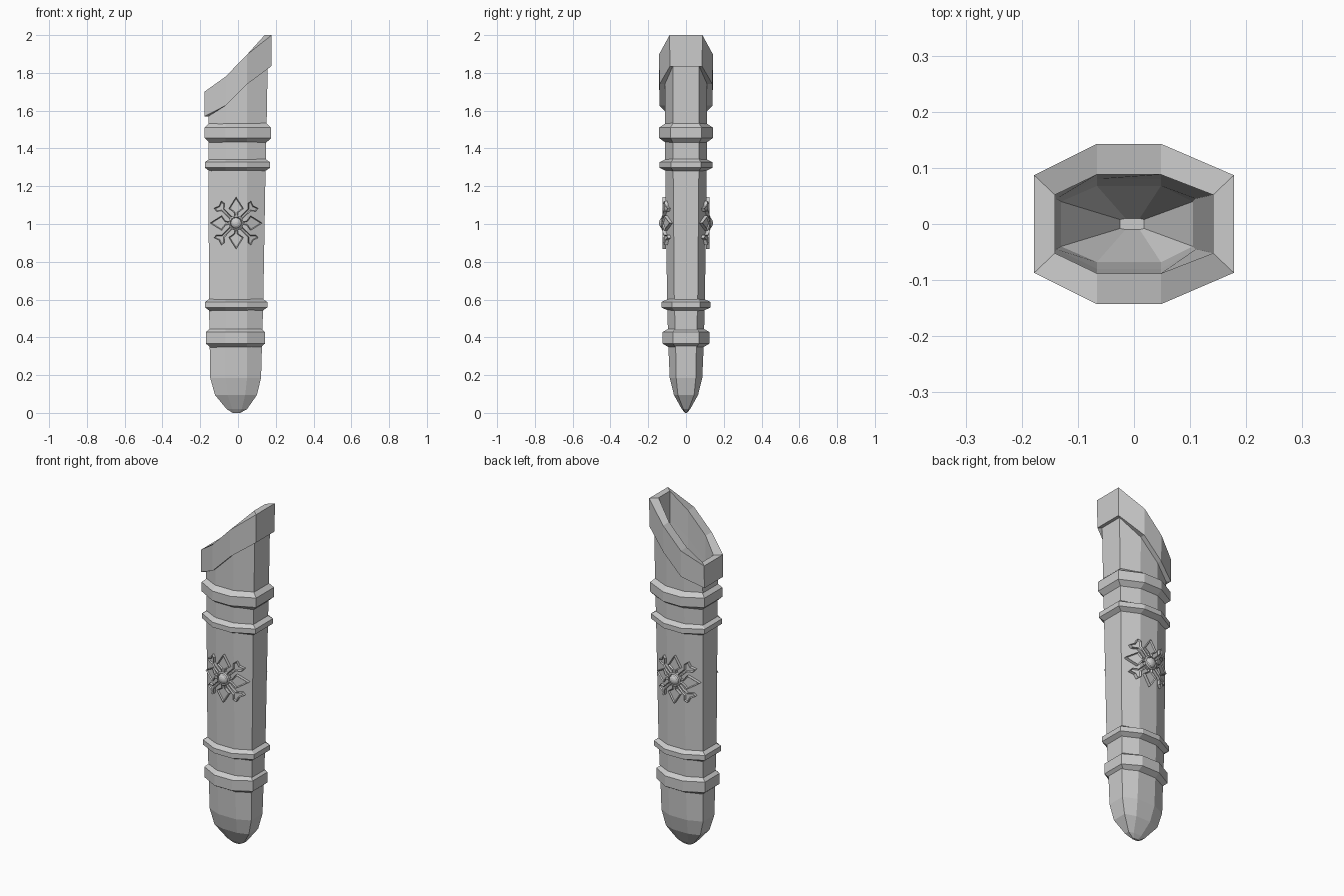
import bpy, bmesh, math
from mathutils import Matrix

cube = bpy.data.objects.get("Cube")
if cube:
    bpy.data.objects.remove(cube)

grey = bpy.data.materials.new("grey")
grey.use_nodes = True
GREY = (0.6, 0.6, 0.6, 1)
grey.diffuse_color = GREY
grey.node_tree.nodes["Principled BSDF"].inputs["Base Color"].default_value = GREY

LEFT_CREASE, RIGHT_CREASE = -0.066, 0.048


def finish(bm, name):
    mesh = bpy.data.meshes.new(name)
    bm.to_mesh(mesh)
    bm.free()
    mesh.materials.append(grey)
    obj = bpy.data.objects.new(name, mesh)
    bpy.context.collection.objects.link(obj)
    return obj


def loop(xl, xr, y_side, y_mid, z, bl=LEFT_CREASE, br=RIGHT_CREASE):
    """Eight-sided section; z is one height or four heights from left to right."""
    zs = z if isinstance(z, tuple) else (z,) * 4
    front = list(zip((xl, bl, br, xr), (-y_side, -y_mid, -y_mid, -y_side), zs))
    return front + [(x, -y, h) for x, y, h in reversed(front)]


def loft(name, loops, cap_start=False, cap_end=False):
    bm = bmesh.new()
    rings = [[bm.verts.new(p) for p in ring] for ring in loops]
    for a, b in zip(rings, rings[1:]):
        for i in range(8):
            j = (i + 1) % 8
            bm.faces.new((a[i], a[j], b[j], b[i]))
    if cap_start:
        bm.faces.new(rings[0][::-1])
    if cap_end:
        bm.faces.new(rings[-1])
    return finish(bm, name)


# Slanted heights of the mouth collar, left to right
COLLAR_LOW = (1.57, 1.627, 1.74, 1.835)
COLLAR_TOP = (1.70, 1.78, 1.897, 2.0)
outer_top = loop(-0.157, 0.157, 0.070, 0.112, COLLAR_LOW)
inner_top = loop(-0.141, 0.141, 0.052, 0.088, COLLAR_LOW)

# Tapered sheath body with rounded tip
loft("sheath_body", [
    loop(-0.028, 0.012, 0.004, 0.006, 0, -0.018, 0.004),
    loop(-0.06, 0.048, 0.014, 0.022, 0.02, -0.03, 0.02),
    loop(-0.122, 0.10, 0.043, 0.064, 0.095, -0.055, 0.038),
    loop(-0.147, 0.122, 0.052, 0.086, 0.185),
    loop(-0.150, 0.127, 0.055, 0.094, 0.36),
    loop(-0.154, 0.134, 0.062, 0.100, 0.6),
    loop(-0.156, 0.146, 0.068, 0.110, 1.3),
    loop(-0.157, 0.151, 0.069, 0.111, 1.5),
    outer_top], cap_start=True)

# Slanted mouth collar
loft("mouth_collar", [
    outer_top,
    loop(-0.178, 0.176, 0.085, 0.140, COLLAR_LOW),
    loop(-0.178, 0.178, 0.087, 0.143, COLLAR_TOP),
    loop(-0.141, 0.141, 0.052, 0.088, COLLAR_TOP),
    inner_top])

# Hollow inside
loft("inner_lining", [
    inner_top,
    loop(-0.138, 0.110, 0.045, 0.080, 0.4),
    loop(-0.130, 0.105, 0.040, 0.068, 0.2),
    loop(-0.025, 0.018, 0.008, 0.010, 0.04, -0.015, 0.01)], cap_end=True)


# Bevelled bands: left, right, side depth, middle depth, bottom, top, bevel
def band(name, xl, xr, y_side, y_mid, low, high, bevel):
    inset = 0.026
    inner = (xl + inset, xr - inset, y_side - inset / 2, y_mid - 0.037)
    outer = (xl, xr, y_side, y_mid)
    loft(name, [loop(*inner, low), loop(*outer, low + bevel),
                loop(*outer, high - bevel), loop(*inner, high)])


band("upper_wide_band", -0.177, 0.175, 0.082, 0.143, 1.43, 1.535, 0.025)
band("upper_narrow_band", -0.176, 0.170, 0.080, 0.141, 1.28, 1.345, 0.018)
band("lower_narrow_band", -0.175, 0.155, 0.074, 0.129, 0.54, 0.605, 0.018)
band("lower_wide_band", -0.170, 0.143, 0.068, 0.124, 0.345, 0.45, 0.022)


# Ornament: half outlines of an arm as (radius, half width)
SPADE = [(0.036, 0.008), (0.055, 0.010), (0.066, 0.024), (0.076, 0.039),
         (0.105, 0.021)]
FLARED = [(0.036, 0.008), (0.098, 0.009), (0.118, 0.030), (0.138, 0.027)]
CENTER_X, CENTER_Z = -0.010, 1.005


def surface_depth(x):
    """Half depth of the sheath at mid height."""
    if x < LEFT_CREASE:
        return 0.107 - (LEFT_CREASE - x) * 0.46
    if x > RIGHT_CREASE:
        return 0.107 - (x - RIGHT_CREASE) * 0.46
    return 0.107


def add_arm(bm, half, tip, angle):
    outline = half + [(tip, 0)] + [(r, -w) for r, w in reversed(half)]
    turn = Matrix.Rotation(angle, 4, 'Y')
    verts = [bm.verts.new(turn @ Matrix.Translation((r, 0, w)).to_translation())
             for r, w in outline]
    face = bm.faces.new(verts)
    face.normal_update()
    if face.normal.y > 0:
        face.normal_flip()
    # raise the arm, then sink its inside to leave a rim
    up = bmesh.ops.extrude_face_region(bm, geom=[face])["geom"]
    top = next(g for g in up if isinstance(g, bmesh.types.BMFace))
    for v in top.verts:
        v.co.y -= 0.018
    if face.is_valid:
        bm.faces.remove(face)
    top.normal_update()
    bmesh.ops.inset_region(bm, faces=[top], thickness=0.005, use_even_offset=True)
    for v in top.verts:
        v.co.y += 0.007


def add_boss(bm, profile, sides=16):
    rings = [[bm.verts.new((r * math.cos(math.tau * i / sides), -d,
                            r * math.sin(math.tau * i / sides)))
              for i in range(sides)] for r, d in profile]
    for a, b in zip(rings, rings[1:]):
        for i in range(sides):
            j = (i + 1) % sides
            bm.faces.new((a[i], a[j], b[j], b[i]))
    bm.faces.new(rings[-1])


def ornament(name, side):
    bm = bmesh.new()
    for k in range(4):
        add_arm(bm, SPADE, 0.138, k * math.pi / 2)
        add_arm(bm, FLARED, 0.128, (k + 0.5) * math.pi / 2)
    # ring and dome in the middle
    add_boss(bm, [(0.040, 0), (0.040, 0.018), (0.033, 0.022), (0.029, 0.016),
                  (0.025, 0.026), (0.016, 0.032), (0.006, 0.035)])
    bmesh.ops.triangulate(bm, faces=bm.faces[:])
    bmesh.ops.translate(bm, verts=bm.verts[:], vec=(CENTER_X, 0, CENTER_Z))
    # wrap over the creases of the sheath
    for crease in (LEFT_CREASE, RIGHT_CREASE):
        bmesh.ops.bisect_plane(bm, geom=bm.verts[:] + bm.edges[:] + bm.faces[:],
                               plane_co=(crease, 0, 0), plane_no=(1, 0, 0))
    for v in bm.verts:
        v.co.y = (v.co.y - surface_depth(v.co.x)) * side
    if side < 0:
        bmesh.ops.reverse_faces(bm, faces=bm.faces[:])
    finish(bm, name)


ornament("front_ornament", 1)
ornament("back_ornament", -1)
